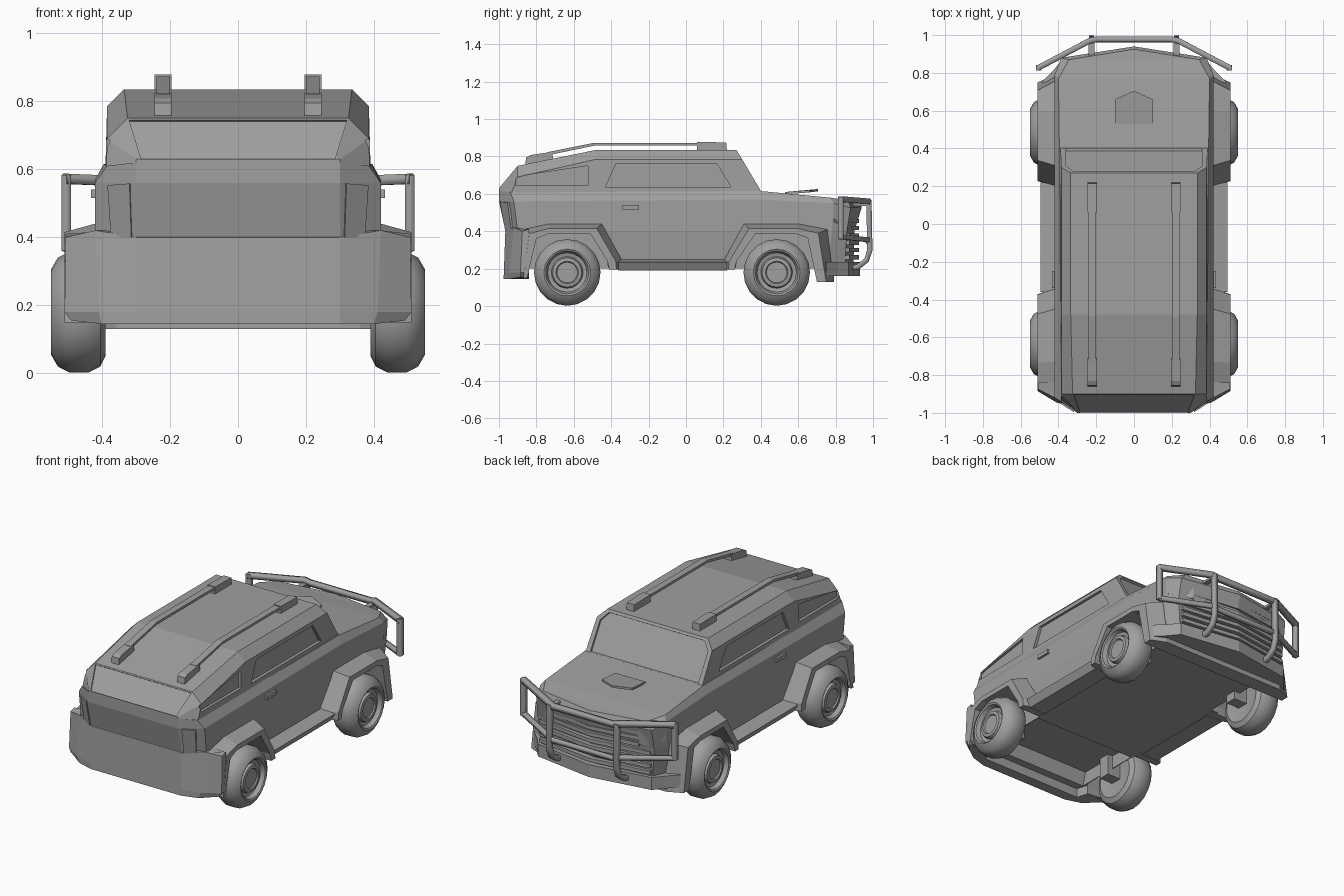
import bpy, bmesh, math
from mathutils import Vector

if "Cube" in bpy.data.objects:
    bpy.data.objects.remove(bpy.data.objects["Cube"])

grey = bpy.data.materials.new("dark_grey")
grey.diffuse_color = (.35, .35, .35, 1)
grey.use_nodes = True
grey.node_tree.nodes["Principled BSDF"].inputs["Base Color"].default_value = grey.diffuse_color


def finish(name, bm):
    bmesh.ops.remove_doubles(bm, verts=bm.verts, dist=0.0005)
    bmesh.ops.recalc_face_normals(bm, faces=bm.faces)
    me = bpy.data.meshes.new(name)
    bm.to_mesh(me)
    bm.free()
    me.materials.append(grey)
    ob = bpy.data.objects.new(name, me)
    bpy.context.collection.objects.link(ob)
    return ob


def loft(name, rings, strip=False):
    """Closed rings joined in order; ends capped by an n-gon or left-right strips."""
    bm = bmesh.new()
    vs = [[bm.verts.new(p) for p in r] for r in rings]
    n = len(rings[0])
    for a, b in zip(vs, vs[1:]):
        for i in range(n):
            bm.faces.new((a[i], a[(i + 1) % n], b[(i + 1) % n], b[i]))
    for r in (vs[0], vs[-1]):
        if strip:
            for i in range(n // 2 - 1):
                bm.faces.new((r[i], r[i + 1], r[n - 2 - i], r[n - 1 - i]))
        else:
            bm.faces.new(r)
    return finish(name, bm)


def mirrored(half):
    return half + [(-x, y, z) for x, y, z in reversed(half)]


def prism(name, pts, vec):
    return loft(name, [pts, [tuple(Vector(p) + Vector(vec)) for p in pts]])


def side_prism(name, yz, x0, x1):
    return prism(name, [(x0, y, z) for y, z in yz], (x1 - x0, 0, 0))


def plan_prism(name, half, z0, z1):
    return prism(name, mirrored([(x, y, z0) for x, y in half]), (0, 0, z1 - z0))


def box(name, x0, x1, y0, y1, z0, z1):
    return side_prism(name, [(y0, z0), (y1, z0), (y1, z1), (y0, z1)], x0, x1)


def cut(ob, cutter):
    m = ob.modifiers.new("cut", 'BOOLEAN')
    m.operation, m.solver, m.object = 'DIFFERENCE', 'EXACT', cutter
    bpy.context.view_layer.objects.active = ob
    bpy.ops.object.modifier_apply(modifier=m.name)
    bpy.data.objects.remove(cutter)


def tube(name, pts, r):
    """Square-section bar along a path."""
    cu = bpy.data.curves.new(name, 'CURVE')
    cu.dimensions, cu.bevel_depth, cu.bevel_resolution = '3D', r * 1.25, 0
    cu.use_fill_caps = True
    sp = cu.splines.new('POLY')
    sp.points.add(len(pts) - 1)
    for p, co in zip(sp.points, pts):
        p.co, p.tilt = (*co, 1), math.pi / 4
    cu.materials.append(grey)
    bpy.context.collection.objects.link(bpy.data.objects.new(name, cu))


# Lower body and hood: plan outlines stacked upwards
body = loft("lower_body", [mirrored(h) for h in (
    [(.3, -.95, .2), (.4, -.9, .2), (.4, .38, .2), (.41, .76, .2), (.37, .85, .2), (0, .895, .2)],
    [(.3, -.965, .4), (.42, -.9, .4), (.42, .38, .4), (.42, .78, .4), (.39, .86, .4), (0, .9, .4)],
    [(.3, -1, .56), (.42, -.92, .56), (.42, .38, .57), (.42, .79, .55), (.385, .88, .525), (0, .94, .53)],
    [(.3, -1, .62), (.385, -.94, .61), (.395, .4, .615), (.40, .77, .58), (.345, .87, .565), (0, .925, .56)])],
    strip=True)

# Cabin: sections from rear to windscreen
cabin = loft("cabin", [mirrored(h) for h in (
    [(.3, -1, .6), (.3, -1, .63), (.29, -.992, .64)],
    [(.387, -.935, .6), (.385, -.9, .69), (.325, -.9, .75)],
    [(.39, -.48, .6), (.385, -.48, .785), (.335, -.48, .835)],
    [(.39, .41, .6), (.385, .30, .785), (.335, .27, .835)])], strip=True)

# Recessed glass
n = Vector((0, .86, .51))
screen = [(x, .41 - .596 * (z - .6), z) for x, z in
          ((.36, .615), (.36, .775), (.32, .82), (-.32, .82), (-.36, .775), (-.36, .615))]
cut(cabin, prism("cutter", [tuple(Vector(p) - n * .012) for p in screen], n * .1))
n = Vector((0, -.77, .64))
rear = [(.285, -1.0, .631), (.32, -.905, .745), (-.32, -.905, .745), (-.285, -1.0, .631)]
cut(cabin, prism("cutter", [tuple(Vector(p) - n * .008) for p in rear], n * .1))
front_glass = [(-.43, .638), (.24, .638), (.165, .76), (-.375, .76)]
rear_glass = [(-.91, .645), (-.525, .645), (-.525, .75), (-.86, .70), (-.91, .685)]
for s in (1, -1):
    for g in (front_glass, rear_glass):
        cut(cabin, side_prism("cutter", g, s * .37, s * .5))

# Wheel arches: outer and inner arch lines as (y, z)
arches = {
    "rear": ([(-.34, .195), (-.34, .24), (-.45, .44), (-.73, .44), (-.87, .41), (-.885, .15)],
             [(-.41, .195), (-.42, .24), (-.51, .385), (-.74, .385), (-.80, .36), (-.85, .15)]),
    "front": ([(.2, .195), (.2, .24), (.31, .44), (.6, .44), (.755, .41), (.79, .13)],
              [(.26, .195), (.27, .24), (.37, .385), (.59, .385), (.65, .365), (.70, .13)])}
for end, (outer, inner) in arches.items():
    for s in (1, -1):
        hole = [(inner[0][0], .1)] + inner[1:]
        cut(body, side_prism("cutter", hole, s * .35, s * .6))
        rings = []
        for (py, pz), (qy, qz) in zip(outer, inner):
            my, mz = py + (qy - py) * .45, pz + (qz - pz) * .45
            rings.append([(s * .36, qy, qz), (s * .51, qy, qz), (s * .51, my, mz),
                          (s * .42, py, pz), (s * .36, py, pz)])
        loft(end + "_fender", rings)

# Hollow under the rear
cut(body, side_prism("cutter", [(-.41, .1), (-.46, .28), (-.84, .28), (-.89, .1)], -.345, .345))

# Rear bumper wall, flush with the tail panel
loft("rear_bumper", [mirrored(h) for h in (
    [(.3, -.975, .145), (.40, -.945, .145), (.49, -.885, .155), (.49, -.84, .155), (.36, -.84, .145), (.34, -.91, .145)],
    [(.3, -.974, .18), (.41, -.945, .18), (.51, -.885, .18), (.51, -.84, .18), (.36, -.84, .18), (.34, -.91, .18)],
    [(.3, -.966, .4), (.42, -.92, .42), (.507, -.875, .40), (.507, -.84, .41), (.36, -.84, .42), (.34, -.91, .41)])])

# Front bumper, valance, grille slats and headlights
plan_prism("front_bumper", [(.40, .72), (.49, .75), (.43, .81), (.38, .87), (0, .93)], .16, .235)
plan_prism("front_valance", [(.42, .70), (.42, .79), (0, .79), (0, .70)], .13, .2)
for i in range(7):
    z = .25 + i * .039
    w = .37 if z < .40 else .30
    plan_prism("grille_slat", [(w, .82), (w, .925 - w * .14), (0, .925)], z, z + .022)

for s in (1, -1):
    prism("headlight", [(s * .30, .88, .42), (s * .39, .86, .42), (s * .418, .79, .45),
                        (s * .418, .79, .51), (s * .385, .87, .51), (s * .30, .89, .51)],
          (0, -.06, 0))
    prism("tail_light", [(s * .38, -.94, .553), (s * .315, -.982, .558),
                         (s * .31, -.952, .4), (s * .37, -.92, .4)], (s * .004, -.014, 0))
    # Side skirt, door handle
    prism("side_skirt", [(s * .36, -.36, .19), (s * .47, -.36, .19), (s * .495, -.36, .235),
                         (s * .41, -.36, .25)], (0, .58, 0))
    box("door_handle", s * .415, s * .433, -.34, -.25, .515, .54)
    # Roof rails
    x = s * .22
    side_prism("rail_front_foot", [(.06, .82), (.22, .82), (.215, .875), (.06, .878)], x - .025, x + .025)
    side_prism("rail_rear_foot", [(-.86, .75), (-.71, .775), (-.715, .825), (-.83, .808), (-.855, .795)],
               x - .025, x + .025)
    side_prism("roof_rail", [(.08, .873), (-.49, .873), (-.74, .823), (-.74, .806), (-.49, .858), (.08, .858)],
               x - .02, x + .02)

# Raised hood vent: a thin tilted plate
vent = [(-.1, .53, .61), (.1, .53, .61), (.1, .66, .62), (0, .705, .626), (-.1, .66, .62)]
prism("hood_vent", vent, (0, 0, -.012))

# Bull bar
for name, zo, zi, r in (("bar_top", .572, .55, .017), ("bar_lower", .37, .345, .014)):
    tube(name, [(-.51, .825, zo), (-.235, .97, zi + .01), (-.2, .977, zi), (.2, .977, zi),
                (.235, .97, zi + .01), (.51, .825, zo)], r)
for s in (1, -1):
    tube("bar_side_post", [(s * .505, .828, .583), (s * .505, .828, .36)], .016)
    tube("bar_upright", [(s * .225, .978, .56), (s * .225, .983, .3), (s * .225, .965, .245),
                         (s * .225, .92, .21), (s * .225, .86, .2)], .016)
    # Short brackets from hood to bar
    box("bar_bracket", s * .21, s * .24, .88, .975, .535, .55)

# Wheels: profile (x, radius) turned about the axle
profile = [(.40, 0), (.40, .07), (.39, .13), (.405, .16), (.44, .178), (.495, .178), (.53, .16),
           (.55, .125), (.545, .115), (.52, .105), (.515, .085), (.535, .078), (.538, .06), (.53, .055), (.53, 0)]
for y in (-.635, .485):
    for s in (1, -1):
        bm = bmesh.new()
        vs = [bm.verts.new((s * x, y, .18 + r)) for x, r in profile]
        es = [bm.edges.new(p) for p in zip(vs, vs[1:])]
        bmesh.ops.spin(bm, geom=vs + es, cent=(0, y, .18), axis=(1, 0, 0), angle=2 * math.pi, steps=20)
        ob = finish("wheel", bm)
        bpy.ops.object.select_all(action='DESELECT')
        ob.select_set(True)
        bpy.context.view_layer.objects.active = ob
        bpy.ops.object.shade_smooth_by_angle(angle=math.radians(35))
        box("wheel_strut", s * .31, s * .41, y - .035, y + .035, .15, .3)
